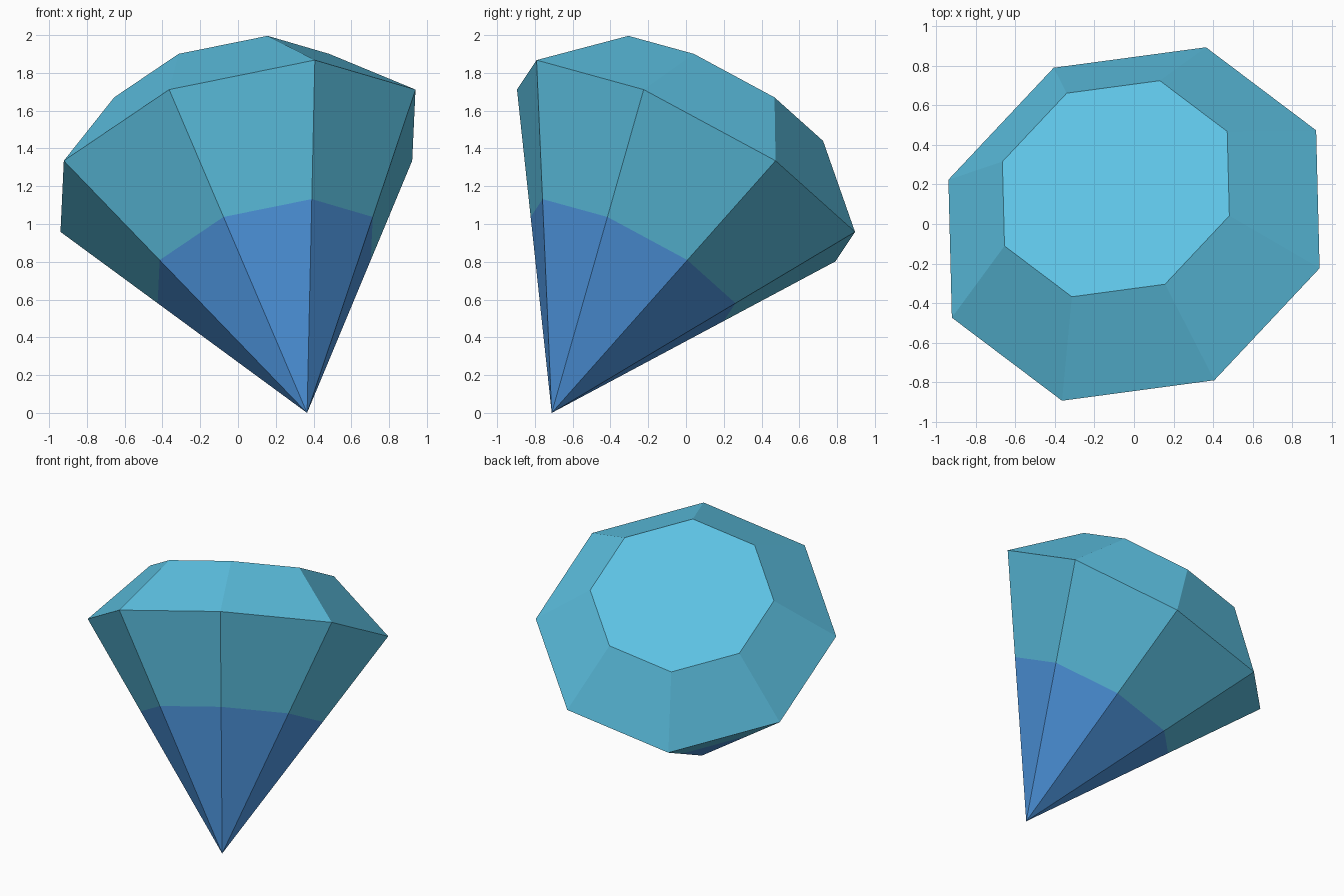
import bpy, bmesh, math
from mathutils import Vector, Matrix

if "Cube" in bpy.data.objects:
    bpy.data.objects.remove(bpy.data.objects["Cube"])

SIDES = 8


def material(name, srgb):
    m = bpy.data.materials.new(name)
    lin = [((c / 255 + 0.055) / 1.055) ** 2.4 for c in srgb]
    m.diffuse_color = (*lin, 1)
    m.use_nodes = True
    m.node_tree.nodes["Principled BSDF"].inputs["Base Color"].default_value = m.diffuse_color
    return m


aqua = material("aqua", (93, 194, 227))
blue = material("blue", (80, 153, 228))

# Gem profile along its own axis: (radius, height), girdle at height 0
R, DEPTH, CUT = 1.037, 1.556, 0.606
profile = [(R * CUT, -DEPTH * (1 - CUT)), (R, 0.0), (0.634, 0.391)]

bm = bmesh.new()
culet = bm.verts.new((0, 0, -DEPTH))
rings = []
for r, h in profile:
    rings.append([bm.verts.new((r * math.cos(2 * math.pi * k / SIDES),
                                r * math.sin(2 * math.pi * k / SIDES), h))
                  for k in range(SIDES)])

# Pointed base, facet bands and flat table
for k in range(SIDES):
    j = (k + 1) % SIDES
    bm.faces.new((culet, rings[0][j], rings[0][k]))
    for low, high in zip(rings, rings[1:]):
        bm.faces.new((low[k], low[j], high[j], high[k]))
bm.faces.new(rings[-1])
bmesh.ops.recalc_face_normals(bm, faces=bm.faces)

# Lower tip is blue, the rest aqua
for f in bm.faces:
    f.material_index = int(f.calc_center_median().z < profile[0][1])

mesh = bpy.data.meshes.new("gem")
bm.to_mesh(mesh)
bm.free()
mesh.materials.append(aqua)
mesh.materials.append(blue)
gem = bpy.data.objects.new("gem", mesh)
bpy.context.collection.objects.link(gem)

# Tilt the gem: one girdle corner stays level
axis = Vector((-0.235, 0.457, 0.858)).normalized()
level = Vector((axis.y, -axis.x, 0)).normalized()
side = axis.cross(level)
tilt = Matrix((level, side, axis)).transposed().to_4x4()
gem.matrix_world = Matrix.Translation((0, 0, DEPTH * axis.z)) @ tilt
